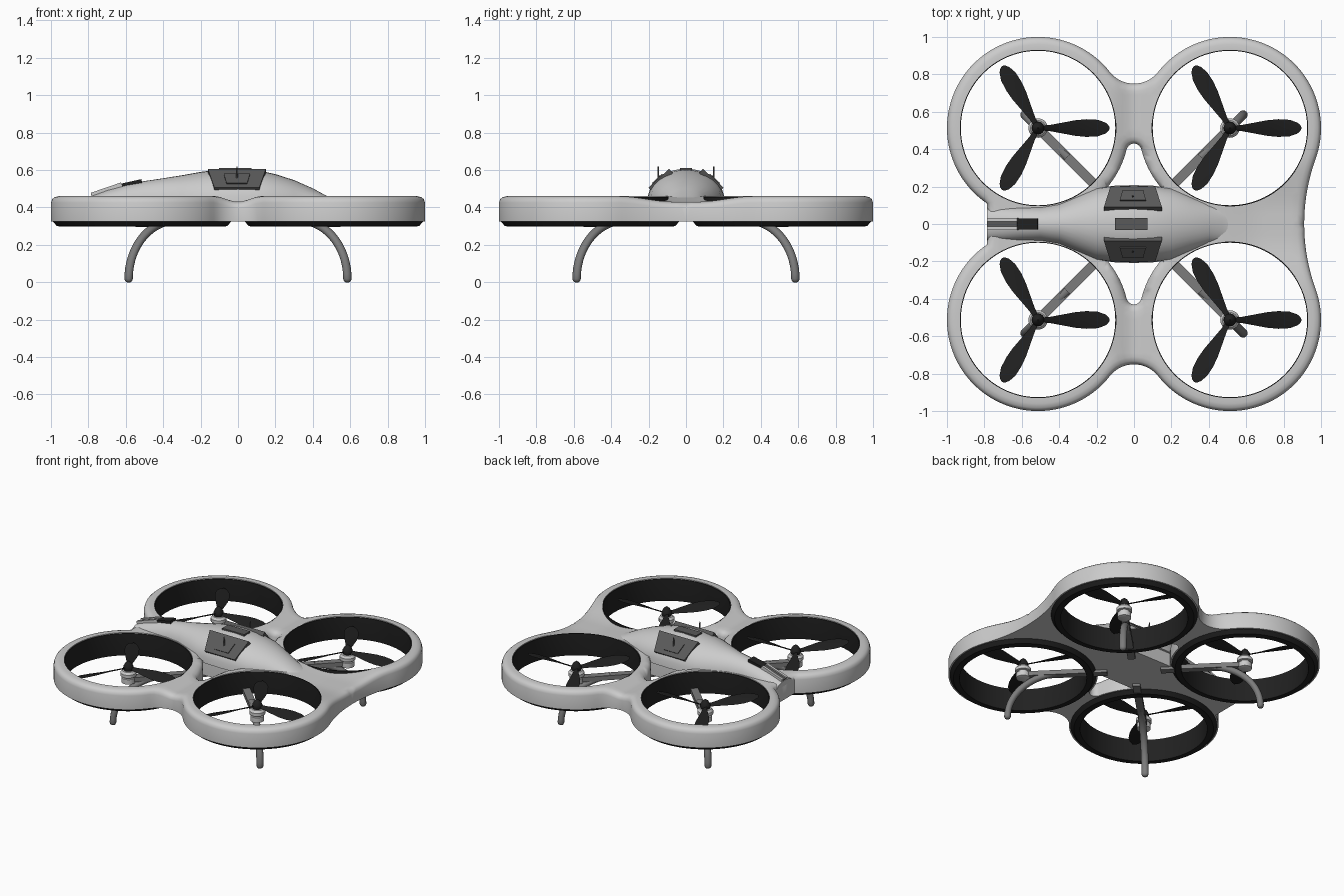
import bpy, bmesh
from math import sin, cos, pi, radians, hypot, sqrt, atan2
from mathutils import Vector, Matrix, kdtree
from mathutils.geometry import delaunay_2d_cdt

if "Cube" in bpy.data.objects:
    bpy.data.objects.remove(bpy.data.objects["Cube"])

C, R, HOLE = 0.513, 0.487, 0.418          # rotor centre offset, ring radius, hole radius
CORNERS = [(sx, sy) for sx in (1, -1) for sy in (1, -1)]

def material(name, v):
    m = bpy.data.materials.new(name)
    m.diffuse_color = (v, v, v, 1)
    m.use_nodes = True
    m.node_tree.nodes["Principled BSDF"].inputs["Base Color"].default_value = m.diffuse_color
    return m
BLACK, DARK, MID = material("black", 0.015), material("dark_grey", 0.1), material("mid_grey", 0.2)

def add(name, verts, faces, mat=None, angle=35, fix=True):
    me = bpy.data.meshes.new(name)
    bm = bmesh.new()
    vs = [bm.verts.new(v) for v in verts]
    for f in faces:
        bm.faces.new([vs[i] for i in f])
    if fix:
        bmesh.ops.recalc_face_normals(bm, faces=bm.faces)
    bm.to_mesh(me)
    bm.free()
    ob = bpy.data.objects.new(name, me)
    bpy.context.collection.objects.link(ob)
    if mat:
        me.materials.append(mat)
    bpy.ops.object.select_all(action='DESELECT')
    ob.select_set(True)
    bpy.context.view_layer.objects.active = ob
    bpy.ops.object.shade_smooth_by_angle(angle=radians(angle))
    return ob

def loft(name, rings, mat=None, angle=35, cap=True, loop=False):
    n, m = len(rings[0]), len(rings)
    verts = [v for r in rings for v in r]
    faces = [(i * n + j, i * n + (j + 1) % n, (i + 1) % m * n + (j + 1) % n, (i + 1) % m * n + j)
             for i in range(m if loop else m - 1) for j in range(n)]
    if cap and not loop:
        faces += [tuple(range(n))[::-1], tuple(range((m - 1) * n, m * n))]
    return add(name, verts, faces, mat, angle)

def lathe(name, profile, cx, cy, mat=None, n=32, loop=False):
    return loft(name, [[(cx + r * cos(2 * pi * k / n), cy + r * sin(2 * pi * k / n), z)
                        for k in range(n)] for r, z in profile], mat, 35, True, loop)

def box(name, size, matrix, mat=None):
    x, y, z = (s / 2 for s in size)
    ring = [(-x, -y), (x, -y), (x, y), (-x, y)]
    ob = loft(name, [[(a, b, c) for a, b in ring] for c in (-z, z)], mat)
    ob.data.transform(matrix)
    return ob

# --- frame plate: half outline from tangent arcs, triangulated, then mirrored
def arc(cx, cy, r, a0, a1, step=0.025):
    n = max(2, int(abs(radians(a1 - a0)) * r / step))
    return [(cx + r * cos(radians(a0 + (a1 - a0) * i / n)), cy + r * sin(radians(a0 + (a1 - a0) * i / n)))
            for i in range(n)]

outer = (arc(1.93, 0, 1.02, 180, 160.1) + arc(C, C, R, -19.9, 142) + arc(0, 0.914, 0.164, -38, -142)
         + arc(-C, C, R, 38, 236) + [(-0.785, 0.109), (-0.785, 0.07), (-0.785, 0.035), (-0.785, 0)])
slot = (arc(0, 0.3895, 0.0405, 13.5, 166.5, 0.01) + arc(-C, C, R, -13.5, -41)
        + [(-0.145, 0.19), (0.145, 0.19)] + arc(C, C, R, 221, 193.5))
holes = [arc(s * C, C, HOLE, 0, 360) for s in (1, -1)]
base = [(-0.785 + 1.695 * i / 50, 0) for i in range(1, 50)]
loops = [outer + base, slot] + holes

def in_poly(p, poly):
    x, y = p
    res = False
    for (x0, y0), (x1, y1) in zip(poly, poly[1:] + poly[:1]):
        if (y0 > y) != (y1 > y) and x < (x1 - x0) * (y - y0) / (y1 - y0) + x0:
            res = not res
    return res

def inside(p):
    return in_poly(p, loops[0]) and not any(in_poly(p, l) for l in loops[1:])

rim = outer + slot
tree = kdtree.KDTree(len(rim))
for i, p in enumerate(rim):
    tree.insert((p[0], p[1], 0), i)
tree.balance()
rim_dist = lambda x, y: tree.find((x, y, 0))[2]
smooth = lambda t: (lambda u: u * u * (3 - 2 * u))(min(1, max(0, t)))

pts, edges = [], []
for l in loops:
    s = len(pts)
    pts += l
    edges += [(s + i, s + (i + 1) % len(l)) for i in range(len(l))]
for l, sign in ((outer, 1), (slot, -1)):                    # inset rows for the rounded rim
    for d in (0.006, 0.018, 0.04):
        for i in range(1, len(l) - 1):
            t = Vector(l[i + 1]) - Vector(l[i - 1])
            q = Vector(l[i]) + Vector((-t.y, t.x)).normalized() * d * sign
            if q.y > 0.01 and inside(q) and rim_dist(*q) > d * 0.9:
                pts.append(tuple(q))
for i in range(-32, 33):                                    # inner grid
    for j in range(1, 33):
        p = (i * 0.03, j * 0.03)
        if inside(p) and rim_dist(*p) > 0.055 and min(hypot(p[0] - s * C, p[1] - C) for s in (1, -1)) > HOLE + 0.015:
            pts.append(p)

def top(x, y):
    t = 1 - min(1, rim_dist(x, y) / 0.04)
    dip = smooth(1 - abs(x) / 0.13) if y > 0.3 else 0
    dip = max(dip, smooth(1.2 - y / 0.3) * smooth((x - 0.4) / 0.3))
    return 0.46 - 0.03 * dip - 0.035 * (1 - sqrt(1 - t * t))

cv, _, cf = delaunay_2d_cdt([Vector(p) for p in pts], edges, [], 0, 1e-5)[:3]
tris = [f for f in cf if inside(sum((cv[i] for i in f), Vector((0, 0))) / 3)]
used = sorted({i for f in tris for i in f})
idx = {v: k for k, v in enumerate(used)}
n = len(used)
verts = [(cv[i].x, cv[i].y, top(*cv[i])) for i in used] + [(cv[i].x, cv[i].y, 0.325) for i in used]
tris = [tuple(idx[i] for i in f) for f in tris]
faces = tris + [tuple(i + n for i in f[::-1]) for f in tris]
half = {(f[k], f[(k + 1) % 3]) for f in tris for k in range(3)}
for a, b in half:
    if (b, a) not in half and max(abs(verts[a][1]), abs(verts[b][1])) > 1e-4:
        faces.append((a + n, b + n, b, a))
frame = add("frame_shell", verts, faces, None, 40)
mod = frame.modifiers.new("mirror", 'MIRROR')
mod.use_axis = (False, True, False)

# --- fuselage hump: half-ellipse sections (x, half width, top height)
secs = [(-0.785, 0.09, 0.462), (-0.7, 0.09, 0.495), (-0.6, 0.092, 0.523), (-0.5, 0.092, 0.541),
        (-0.4, 0.108, 0.556), (-0.3, 0.15, 0.572), (-0.2, 0.192, 0.59), (-0.1, 0.205, 0.603),
        (0, 0.208, 0.607), (0.1, 0.205, 0.6), (0.2, 0.192, 0.578), (0.3, 0.15, 0.546),
        (0.4, 0.108, 0.502), (0.47, 0.093, 0.464), (0.54, 0.09, 0.438), (0.6, 0.09, 0.425)]
body = loft("fuselage", [[(x, w * cos(pi * k / 16), 0.42 + (h - 0.42) * sin(pi * k / 16) ** 0.9)
                          for k in range(17)] for x, w, h in secs], None, 50)

# --- nose camera with its two rails
T = Matrix.Translation
box("nose_camera", (0.11, 0.06, 0.05), T((-0.565, 0, 0.515)) @ Matrix.Rotation(-0.22, 4, 'Y'), BLACK)
for s in (1, -1):
    box("nose_rail", (0.17, 0.018, 0.04), T((-0.7, s * 0.023, 0.487)) @ Matrix.Rotation(-0.33, 4, 'Y'))
box("nose_slot", (0.17, 0.028, 0.03), T((-0.7, 0, 0.484)) @ Matrix.Rotation(-0.33, 4, 'Y'), DARK)

# --- hatch panels on the hump
box("top_hatch", (0.175, 0.066, 0.02), T((-0.015, 0, 0.602)), DARK)
def side_plate(name, s, t0, t1, w0, w1, lift, thick):
    a, b = Vector((0, s * 0.085, 0.6)), Vector((0, s * 0.195, 0.5))
    nrm = Vector((0, s * 0.1, 0.11)).normalized()
    rings = []
    for d in (lift - thick, lift):
        p, q = a.lerp(b, t0) + nrm * d, a.lerp(b, t1) + nrm * d
        rings.append([(x - 0.006, v.y, v.z) for x, v in ((-w0, p), (w0, p), (w1, q), (-w1, q))])
    loft(name, rings, DARK)
for s in (1, -1):
    side_plate("side_hatch", s, 0, 1, 0.155, 0.12, 0.008, 0.03)
    side_plate("side_hatch_inset", s, 0.3, 0.8, 0.07, 0.055, 0.014, 0.01)
    lathe("antenna_pin", [(0.006, 0.55), (0.003, 0.62)], -0.006, s * 0.148, DARK, 8)

# --- rotor units
def blade_rings(a):
    rings = []
    for r, w in ((0.02, 0.03), (0.06, 0.035), (0.13, 0.062), (0.2, 0.088), (0.26, 0.098),
                 (0.32, 0.09), (0.36, 0.06), (0.375, 0.035), (0.382, 0.01)):
        tw = radians(28 - 48 * r)
        sec = []
        for u, v in ((-0.5, 0), (0, 0.004), (0.5, 0), (0, -0.004)):
            y, z = u * w * cos(tw) - v * sin(tw), u * w * sin(tw) + v * cos(tw)
            sec.append((r * cos(a) - y * sin(a), r * sin(a) + y * cos(a), z))
        rings.append(sec)
    return rings

for sx, sy in CORNERS:
    cx, cy = sx * C, sy * C
    lathe("duct_liner", [(0.419, 0.455), (0.419, 0.328), (0.48, 0.328), (0.455, 0.3), (0.415, 0.297),
                         (0.413, 0.31), (0.413, 0.455)], cx, cy, BLACK, 96, True)
    lathe("motor", [(0.03, 0.295), (0.045, 0.3), (0.045, 0.335), (0.038, 0.338), (0.038, 0.345),
                    (0.052, 0.348), (0.052, 0.37), (0.04, 0.385), (0.02, 0.388)], cx, cy)
    lathe("spinner", [(0.03, 0.385), (0.034, 0.4), (0.032, 0.415), (0.02, 0.436), (0.003, 0.45)], cx, cy, BLACK, 24)
    for k in range(3):
        b = loft("propeller_blade", blade_rings(2 * pi * k / 3), BLACK, 60)
        b.location = (cx, cy, 0.402)
    # arm from the body to the motor
    yaw = Matrix.Rotation(atan2(sy, sx), 4, 'Z')
    box("motor_arm", (0.56, 0.05, 0.032), yaw @ T((0.455, 0, 0.322)), MID)
    # curved leg: elliptical sweep along the diagonal
    rings = []
    for i in range(19):
        t = radians(85 * (1 - i / 18))
        rr, z = 0.335 + 0.25 * cos(t), 0.018 + 0.31 * sin(t)
        tn = Vector((0.25 * sin(t) * sqrt(2), -0.31 * cos(t))).normalized()
        for e, f in (((0, 1),) if i < 18 else ((0, 1), (0.012, 0.8), (0.018, 0.4))):
            rings.append([yaw @ Vector((rr * sqrt(2) + tn.x * e - tn.y * 0.022 * f * cos(q),
                                        0.024 * f * sin(q), z + tn.y * e + tn.x * 0.022 * f * cos(q)))
                          for q in (2 * pi * k / 12 for k in range(12))])
    loft("landing_leg", rings, MID, 50)
